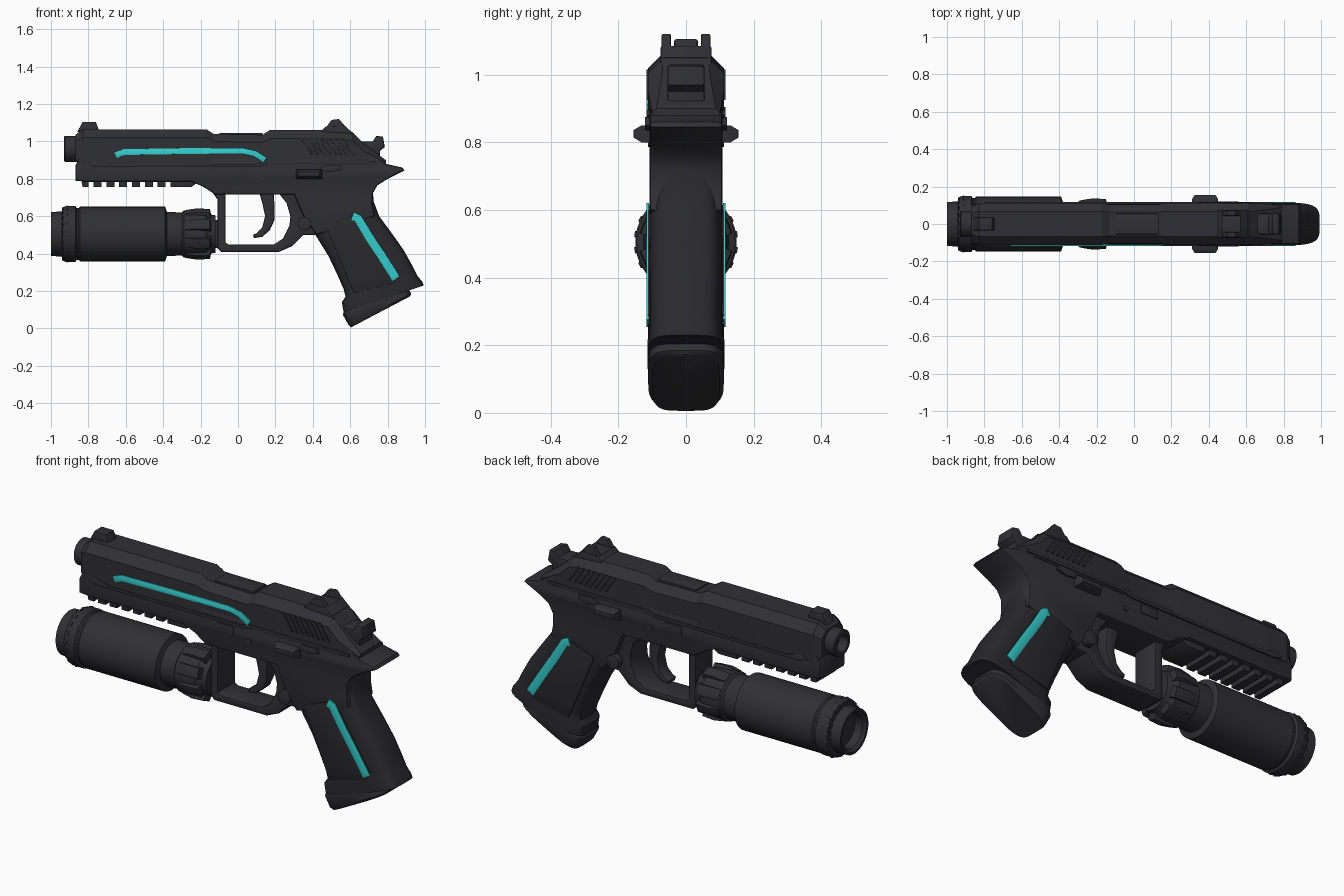
import bpy, bmesh, math
from mathutils import Matrix, Vector


def material(name, rgb):
    m = bpy.data.materials.new(name)
    m.diffuse_color = (*rgb, 1)
    return m


CHARCOAL = material("charcoal metal", (0.030, 0.030, 0.035))
DARK = material("dark grip", (0.022, 0.022, 0.026))
CYAN = material("cyan stripe", (0.035, 0.60, 0.60))


def finish(name, bm, mat, angle=35):
    bmesh.ops.remove_doubles(bm, verts=bm.verts, dist=0.0002)
    bmesh.ops.recalc_face_normals(bm, faces=bm.faces)
    me = bpy.data.meshes.new(name)
    bm.to_mesh(me)
    bm.free()
    me.materials.clear()
    me.materials.append(mat)
    for p in me.polygons:
        p.use_smooth = True
        p.material_index = 0
    me.set_sharp_from_angle(angle=math.radians(angle))
    ob = bpy.data.objects.new(name, me)
    bpy.context.collection.objects.link(ob)
    return ob


def plate(name, loops, half, mat=CHARCOAL, bevel=0.012, y=0):
    """Side profile (x, z), with optional hole loops, extruded across y with rounded edges."""
    cu = bpy.data.curves.new(name, 'CURVE')
    cu.dimensions, cu.fill_mode = '2D', 'BOTH'
    cu.extrude, cu.bevel_depth, cu.offset, cu.bevel_resolution = half - bevel, bevel, -bevel, 1
    for loop in loops:
        sp = cu.splines.new('POLY')
        sp.points.add(len(loop) - 1)
        for p, (x, z) in zip(sp.points, loop):
            p.co = (x, z, 0, 1)
        sp.use_cyclic_u = True
    tmp = bpy.data.objects.new(name + " outline", cu)
    bpy.context.collection.objects.link(tmp)
    bpy.context.view_layer.update()
    me = bpy.data.meshes.new_from_object(tmp.evaluated_get(bpy.context.evaluated_depsgraph_get()))
    bm = bmesh.new()
    bm.from_mesh(me)
    bpy.data.objects.remove(tmp)
    bpy.data.meshes.remove(me)
    bm.transform(Matrix.Translation((0, y, 0)) @ Matrix.Rotation(math.pi / 2, 4, 'X'))
    return finish(name, bm, mat)


def skin(name, pts, y, mat, sides=(-1, 1), half=0.004):
    """Thin plates laid on the side faces."""
    for s in sides:
        plate(name + (" near" if s < 0 else " far"), [pts], half, mat, 0.001, s * y)


def ribbon(path, width):
    """Outline of a strip that follows a path."""
    left, right = [], []
    for i, p in enumerate(path):
        a, b = Vector(path[max(i - 1, 0)]), Vector(path[min(i + 1, len(path) - 1)])
        d = (b - a).normalized()
        n = Vector((-d.y, d.x)) * width / 2
        left.append(tuple(Vector(p) + n))
        right.append(tuple(Vector(p) - n))
    return left + right[::-1]


def rect(x0, x1, z0, z1):
    return [(x0, z0), (x1, z0), (x1, z1), (x0, z1)]


def loft(name, rings, mat=CHARCOAL, angle=35):
    bm = bmesh.new()
    vs = [[bm.verts.new(p) for p in r] for r in rings]
    n = len(rings[0])
    for a, b in zip(vs, vs[1:]):
        for i in range(n):
            bm.faces.new((a[i], a[(i + 1) % n], b[(i + 1) % n], b[i]))
    bm.faces.new(vs[0])
    bm.faces.new(vs[-1])
    return finish(name, bm, mat, angle)


def lathe(name, profile, z, mat=CHARCOAL, n=48):
    """Profile of (x, radius) turned about a line along x."""
    return loft(name, [[(x, r * math.cos(2 * math.pi * i / n), z + r * math.sin(2 * math.pi * i / n))
                        for i in range(n)] for x, r in profile], mat)


def strap_ring(fx, fz, bx, bz, w, n=40):
    """Rounded rectangle between a front strap point and a back strap point."""
    ring = []
    for i in range(n):
        c, s = math.cos(2 * math.pi * i / n), math.sin(2 * math.pi * i / n)
        u = math.copysign(abs(c) ** 0.55, c) / 2 + 0.5
        ring.append((fx + (bx - fx) * u, w * math.copysign(abs(s) ** 0.45, s), fz + (bz - fz) * u))
    return ring


# Slide: chamfered cross-sections along x (x, bottom, top, half width, chamfer)
sections = [(-0.87, 0.90, 1.035, 0.09, 0.035), (-0.83, 0.87, 1.065, 0.112, 0.045),
            (-0.17, 0.87, 1.065, 0.112, 0.045), (-0.13, 0.87, 1.04, 0.104, 0.04),
            (0.13, 0.87, 1.035, 0.104, 0.04), (0.17, 0.87, 1.06, 0.112, 0.045),
            (0.45, 0.87, 1.06, 0.112, 0.045), (0.61, 0.87, 1.05, 0.112, 0.045),
            (0.67, 0.87, 0.99, 0.112, 0.04), (0.79, 0.87, 0.90, 0.10, 0.012)]
loft("slide", [[(x, -w, b), (x, -w, t - c), (x, -w + c, t), (x, w - c, t), (x, w, t - c), (x, w, b)]
               for x, b, t, w, c in sections], angle=20)
plate("ejection_port", [rect(-0.10, 0.13, 1.0, 1.046)], 0.055, bevel=0.005)
lathe("barrel", [(-0.84, 0.07), (-0.925, 0.07), (-0.93, 0.064), (-0.93, 0.045), (-0.88, 0.042)], 0.96)

# Sights and hammer
plate("front_sight", [[(-0.86, 1.05), (-0.83, 1.105), (-0.76, 1.105), (-0.74, 1.05)]], 0.035, bevel=0.006)
plate("rear_sight_base", [[(0.43, 1.04), (0.47, 1.08), (0.57, 1.085), (0.63, 1.03)]], 0.075, bevel=0.005)
for s in (-1, 1):
    plate("rear_sight_post", [[(0.46, 1.06), (0.50, 1.115), (0.54, 1.12), (0.59, 1.06)]], 0.014,
          bevel=0.004, y=s * 0.058)
plate("hammer", [[(0.62, 0.92), (0.66, 1.0), (0.72, 1.0), (0.74, 1.03), (0.775, 1.025), (0.785, 0.97),
                  (0.76, 0.95), (0.76, 0.89)]], 0.055, bevel=0.008)

# Frame with rear tang
plate("frame", [[(-0.85, 0.91), (-0.87, 0.87), (-0.87, 0.79), (-0.80, 0.785), (-0.25, 0.785), (-0.19, 0.76),
                 (-0.12, 0.715), (0.30, 0.715), (0.35, 0.60), (0.42, 0.50), (0.73, 0.60), (0.72, 0.66),
                 (0.72, 0.72), (0.745, 0.765), (0.80, 0.80), (0.89, 0.845), (0.88, 0.86), (0.79, 0.88),
                 (0.74, 0.91)]], 0.108)
skin("frame_ridge", [(-0.80, 0.88), (-0.77, 0.905), (-0.68, 0.88), (0.10, 0.88), (0.14, 0.895), (0.74, 0.895),
                     (0.74, 0.88), (0.16, 0.88), (0.11, 0.865), (-0.76, 0.865)], 0.112, CHARCOAL, half=0.005)

# Accessory rail, a comb of teeth
comb = [(-0.84, 0.80), (-0.83, 0.755)]
for i in range(7):
    x = -0.785 + 0.0685 * i
    comb += [(x - 0.013, 0.755), (x - 0.013, 0.783), (x + 0.013, 0.783), (x + 0.013, 0.755)]
comb += [(-0.25, 0.755), (-0.19, 0.80)]
plate("accessory_rail", [comb], 0.085, bevel=0.003)

# Trigger guard and trigger
plate("trigger_guard", [
    [(-0.21, 0.775), (-0.15, 0.745), (-0.11, 0.69), (-0.11, 0.43), (-0.09, 0.41), (0.22, 0.41), (0.29, 0.44),
     (0.35, 0.50), (0.46, 0.50), (0.46, 0.76)],
    [(-0.067, 0.72), (-0.067, 0.46), (-0.05, 0.448), (0.19, 0.448), (0.24, 0.48), (0.275, 0.55), (0.28, 0.60),
     (0.26, 0.67), (0.22, 0.72)]], 0.075, bevel=0.008)
plate("trigger", [[(0.11, 0.74), (0.13, 0.67), (0.145, 0.60), (0.13, 0.54), (0.10, 0.51), (0.08, 0.50),
                   (0.085, 0.483), (0.13, 0.49), (0.17, 0.525), (0.195, 0.58), (0.195, 0.66), (0.19, 0.74)]],
      0.035, bevel=0.008)

# Grip, magazine base and grip panels
straps = [(0.36, 0.72, 0.72, 0.75, 0.10), (0.37, 0.58, 0.725, 0.68, 0.107), (0.42, 0.49, 0.755, 0.60, 0.109),
          (0.485, 0.385, 0.825, 0.505, 0.11), (0.53, 0.29, 0.885, 0.42, 0.11), (0.565, 0.21, 0.935, 0.33, 0.11),
          (0.575, 0.17, 0.96, 0.28, 0.11), (0.555, 0.14, 0.985, 0.25, 0.114), (0.565, 0.085, 0.993, 0.23, 0.114)]
loft("grip", [strap_ring(*s) for s in straps], DARK, 40)
loft("magazine_base", [strap_ring(*s) for s in [
    (0.59, 0.11, 0.89, 0.25, 0.09), (0.565, 0.085, 0.905, 0.228, 0.112), (0.56, 0.075, 0.91, 0.222, 0.112),
    (0.59, 0.02, 0.925, 0.185, 0.112), (0.605, 0.006, 0.92, 0.172, 0.10)]], CHARCOAL, 40)
skin("grip_panel", [(0.47, 0.55), (0.60, 0.60), (0.66, 0.60), (0.86, 0.29), (0.83, 0.24), (0.62, 0.19),
                    (0.59, 0.26), (0.54, 0.38)], 0.109, DARK)

# Cyan stripes
skin("grip_stripe", ribbon([(0.612, 0.60), (0.64, 0.59), (0.70, 0.49), (0.76, 0.40), (0.83, 0.29), (0.845, 0.265)],
                           0.045), 0.113, CYAN)
skin("slide_stripe", ribbon([(-0.655, 0.925), (-0.61, 0.943), (-0.30, 0.948), (0.03, 0.948), (0.09, 0.935),
                             (0.145, 0.90)], 0.032), 0.113, CYAN, sides=(-1,))

# Slide serrations
for i in range(8):
    x = 0.335 + 0.031 * i
    skin("serration", [(x, 1.015), (x + 0.016, 1.015), (x + 0.075, 0.925), (x + 0.059, 0.925)], 0.113, DARK)

# Levers, catches and pins on both sides
for s in (-1, 1):
    loft("safety_lever", [[(x, s * y, z) for x, z in rect(0.31 + d, 0.45 - d, 0.80 + d, 0.85 - d)]
                          for y, d in ((0.10, 0), (0.132, 0), (0.155, 0.014))])
skin("slide_catch", [(0.43, 0.845), (0.46, 0.875), (0.55, 0.875), (0.56, 0.85), (0.50, 0.835)], 0.113, CHARCOAL,
     half=0.008)
skin("takedown_plate", rect(-0.05, 0.05, 0.81, 0.855), 0.109, CHARCOAL)
circle = [(math.cos(math.pi * i / 12), math.sin(math.pi * i / 12)) for i in range(24)]
skin("magazine_catch", [(0.355 + 0.036 * c, 0.56 + 0.036 * s) for c, s in circle], 0.10, CHARCOAL, half=0.018)
skin("frame_pin", [(0.14 + 0.014 * c, 0.80 + 0.014 * s) for c, s in circle], 0.109, CHARCOAL)

# Under-barrel light
AXIS = 0.505
lathe("light_body", [(-0.94, 0.09), (-0.985, 0.09), (-1.0, 0.105), (-1.0, 0.118), (-0.94, 0.12), (-0.935, 0.142),
                     (-0.92, 0.15), (-0.87, 0.15), (-0.862, 0.138), (-0.852, 0.138), (-0.845, 0.146),
                     (-0.39, 0.146), (-0.38, 0.118), (-0.30, 0.115), (-0.29, 0.127), (-0.17, 0.122),
                     (-0.15, 0.105), (-0.12, 0.10)], AXIS)


def ribs(name, profile, count, wide):
    for i in range(count):
        ob = plate(name, [[(x, r) for x, r in profile]], wide, bevel=0.003)
        ob.data.transform(Matrix.Translation((0, 0, AXIS)) @ Matrix.Rotation(2 * math.pi * (i + 0.5) / count, 4, 'X'))


ribs("light_knob_rib", [(-0.29, 0.08), (-0.28, 0.128), (-0.22, 0.138), (-0.15, 0.134), (-0.14, 0.08)], 8, 0.028)
ribs("light_bezel_rib", [(-0.945, 0.10), (-0.94, 0.142), (-0.91, 0.154), (-0.905, 0.10)], 20, 0.010)
plate("light_mount", [rect(-0.16, -0.09, 0.43, 0.58)], 0.06, bevel=0.008)
